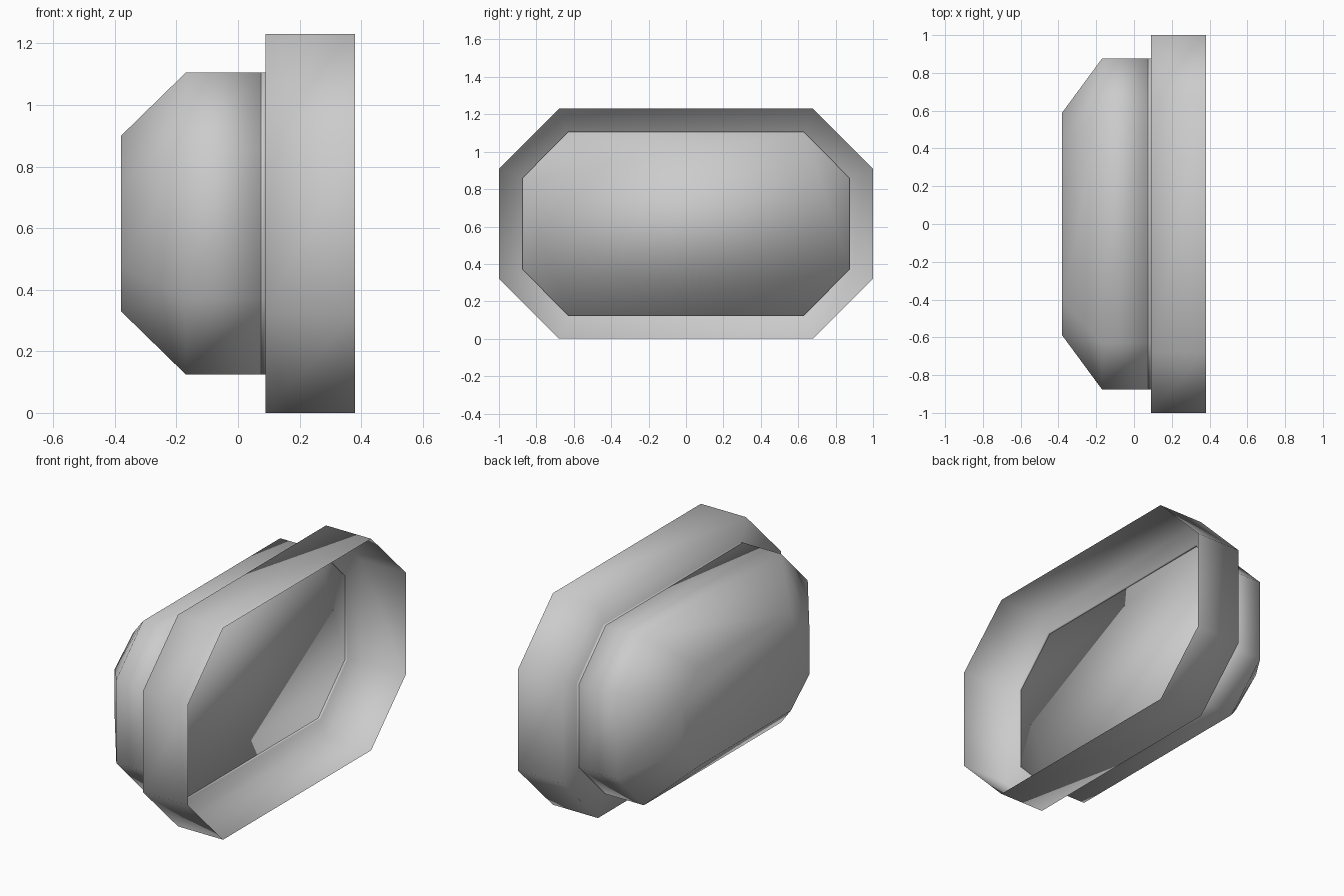
import bpy
import bmesh

default = bpy.data.objects.get("Cube")
if default:
    bpy.data.objects.remove(default, do_unlink=True)

MID_Z = 0.615

# One plain material
grey = bpy.data.materials.new("light grey")
grey.use_nodes = True
color = (0.6, 0.6, 0.6, 1.0)
grey.diffuse_color = color
grey.node_tree.nodes["Principled BSDF"].inputs["Base Color"].default_value = color


def octagon(bm, x, half_y, half_z, flat_y, flat_z):
    """Octagon ring facing +x; flat_* are the half lengths of its straight sides."""
    quarter = [(half_y, flat_z), (flat_y, half_z)]
    half = quarter + [(-y, z) for y, z in reversed(quarter)]
    points = half + [(-y, -z) for y, z in half]
    return [bm.verts.new((x, y, MID_Z + z)) for y, z in points]


def loft(name, sections, capped):
    """Skin octagon sections listed from +x to -x."""
    bm = bmesh.new()
    rings = [octagon(bm, *section) for section in sections]
    for a, b in zip(rings, rings[1:]):
        for i in range(len(a)):
            j = (i + 1) % len(a)
            bm.faces.new((a[i], b[i], b[j], a[j]))
    if capped:
        bm.faces.new(rings[0])
        bm.faces.new(rings[-1][::-1])
    for face in bm.faces:
        face.smooth = True
    mesh = bpy.data.meshes.new(name)
    bm.to_mesh(mesh)
    bm.free()
    mesh.materials.append(grey)
    obj = bpy.data.objects.new(name, mesh)
    bpy.context.collection.objects.link(obj)
    return obj


outer = (1.0, 0.615, 0.68, 0.295)
inner = (0.875, 0.49, 0.63, 0.243)
end = (0.59, 0.285, 0.42, 0.14)

# Thin open collar with a back flange and a shallow lip
loft("collar", [(0.38, *outer), (0.09, *outer), (0.09, *inner), (0.075, *inner)], False)

# Closed body with a chamfered far end
loft("body", [(0.075, *inner), (-0.17, *inner), (-0.38, *end)], True)
